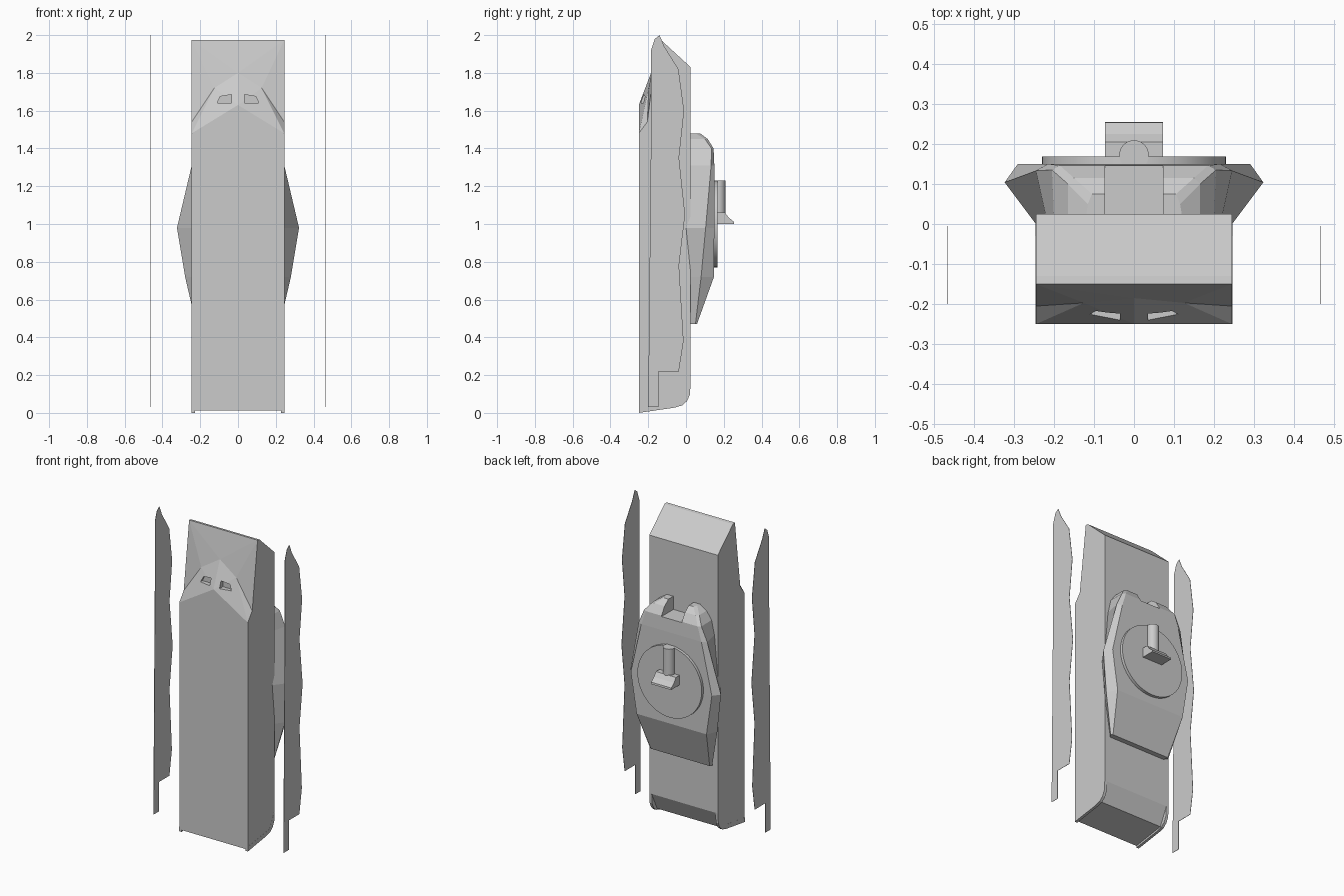
import bpy, bmesh, math
from mathutils import Matrix

if "Cube" in bpy.data.objects:
    bpy.data.objects.remove(bpy.data.objects["Cube"])


def finish(bm, name):
    bmesh.ops.remove_doubles(bm, verts=bm.verts, dist=0.0005)
    bmesh.ops.recalc_face_normals(bm, faces=bm.faces)
    me = bpy.data.meshes.new(name)
    bm.to_mesh(me)
    bm.free()
    ob = bpy.data.objects.new(name, me)
    bpy.context.collection.objects.link(ob)
    return ob


def half_mesh(name, points, faces):
    """Builds the +x half and its mirror image, welded at x = 0."""
    bm = bmesh.new()
    for s in (1, -1):
        vs = [bm.verts.new((s * x, y, z)) for x, y, z in points]
        for f in faces:
            bm.faces.new([vs[i] for i in f])
    return finish(bm, name)


def extrude_x(name, profile, x0, x1):
    """Prism along x from a (y, z) profile."""
    bm = bmesh.new()
    f = bm.faces.new([bm.verts.new((x0, y, z)) for y, z in profile])
    r = bmesh.ops.extrude_face_region(bm, geom=[f])
    for v in r["geom"]:
        if isinstance(v, bmesh.types.BMVert):
            v.co.x = x1
    return finish(bm, name)


def cylinder(name, r, depth, loc, segs, rot):
    bpy.ops.mesh.primitive_cylinder_add(vertices=segs, radius=r, depth=depth, location=loc, rotation=rot)
    ob = bpy.context.object
    ob.name = name
    bpy.ops.object.shade_smooth_by_angle(angle=math.radians(30))
    return ob


def cut(ob, cutter):
    cutter.hide_render = True
    m = ob.modifiers.new("cut", 'BOOLEAN')
    m.operation = 'DIFFERENCE'
    m.solver = 'EXACT'
    m.object = cutter
    bpy.context.view_layer.objects.active = ob
    bpy.ops.object.modifier_apply(modifier=m.name)
    bpy.data.objects.remove(cutter)


W = 0.245

# Main body: side profile plus a peaked, faceted visor on the front
side = [(-.25, .012), (-.25, 1.48), (-.205, 1.54), (-.15, 1.975),
        (-.13, 1.972), (.025, 1.83), (.025, .16), (-.03, .045)]
mid = [(-.25, .012), (-.25, 1.63), (-.185, 1.80)] + side[3:]
pts = [(W, y, z) for y, z in side] + [(0, y, z) for y, z in mid] + [(.125, -.197, 1.72)]
n, M = 8, 16
faces = [list(range(n)), [0, 1, n + 1, n], [1, 2, M], [1, M, n + 1], [n + 1, M, n + 2],
         [2, 3, M], [M, 3, n + 2], [3, n + 3, n + 2]]
faces += [[i, (i + 1) % n, n + (i + 1) % n, n + i] for i in range(3, n)]
body = half_mesh("body", pts, faces)

# Window recesses in the visor
win = [(.035, 1.64), (.11, 1.64), (.095, 1.675), (.035, 1.685)]
for s in (1, -1):
    bm = bmesh.new()
    rings = [[bm.verts.new((s * x, y, z)) for x, z in win] for y in (-.3, -.205)]
    for r in rings:
        bm.faces.new(r)
    for i in range(4):
        j = (i + 1) % 4
        bm.faces.new([rings[0][i], rings[0][j], rings[1][j], rings[1][i]])
    cut(body, finish(bm, "window_cutter"))

# Thin rounded skids along the lower side edges
skid = [(-.25, 0), (-.06, .028), (-.02, .04), (.005, .062), (.02, .095), (.025, .16), (-.03, .06), (-.25, .03)]
for s, tag in ((1, "right"), (-1, "left")):
    extrude_x("skid_" + tag, skid, s * .228, s * (W + .0005))

# Backpack: lofted sections (z, then front, widest and back corner as x, y)
sections = [
    (.47, (.20, .02), (.222, .05), (.21, .058)),
    (.72, (.24, .02), (.28, .08), (.25, .148)),
    (.98, (.245, .0), (.323, .104), (.29, .15)),
    (1.31, (.22, .02), (.245, .133), (.215, .15)),
    (1.40, (.20, .02), (.205, .135), (.185, .146)),
    (1.45, (.165, .02), (.165, .10), (.15, .115)),
    (1.48, (.12, .02), (.115, .05), (.105, .075)),
]
pts, faces = [], []
for z, f, m, b in sections:
    pts += [(0, f[1], z), (*f, z), (*m, z), (*b, z), (0, b[1], z)]
for k in range(len(sections) - 1):
    a = 5 * k
    faces += [[a + i, a + i + 1, a + i + 6, a + i + 5] for i in range(4)]
faces += [[0, 1, 2, 3, 4], [len(pts) - 5 + i for i in range(5)]]
pack = half_mesh("backpack", pts, faces)
notch = [(-.1, 1.395), (.3, 1.395), (.3, 1.6), (-.1, 1.6)]
cut(pack, extrude_x("notch_cutter", notch, -.073, .073))

# Round plate, upright post and wedge on the back
cylinder("back_disc", .23, .03, (0, .153, 1.0), 48, (math.pi / 2, 0, 0))
cylinder("post", .037, .19, (0, .172, 1.135), 32, (0, 0, 0))
extrude_x("wedge", [(.16, 1.0), (.255, 1.0), (.253, 1.012), (.225, 1.035), (.205, 1.062), (.16, 1.062)],
          -.072, .072)

# Flat side panels standing free of the body
outline = [(-.2, .03), (-.145, .03), (-.145, .22), (-.038, .22), (-.013, .38), (-.037, .78),
           (-.005, 1.05), (-.037, 1.35), (-.01, 1.6), (-.04, 1.82), (-.115, 1.94), (-.14, 2.0),
           (-.165, 1.98), (-.185, 1.92), (-.185, 1.5)]
for s, tag in ((1, "right"), (-1, "left")):
    extrude_x("side_panel_" + tag, outline, s * .464, s * .466)
